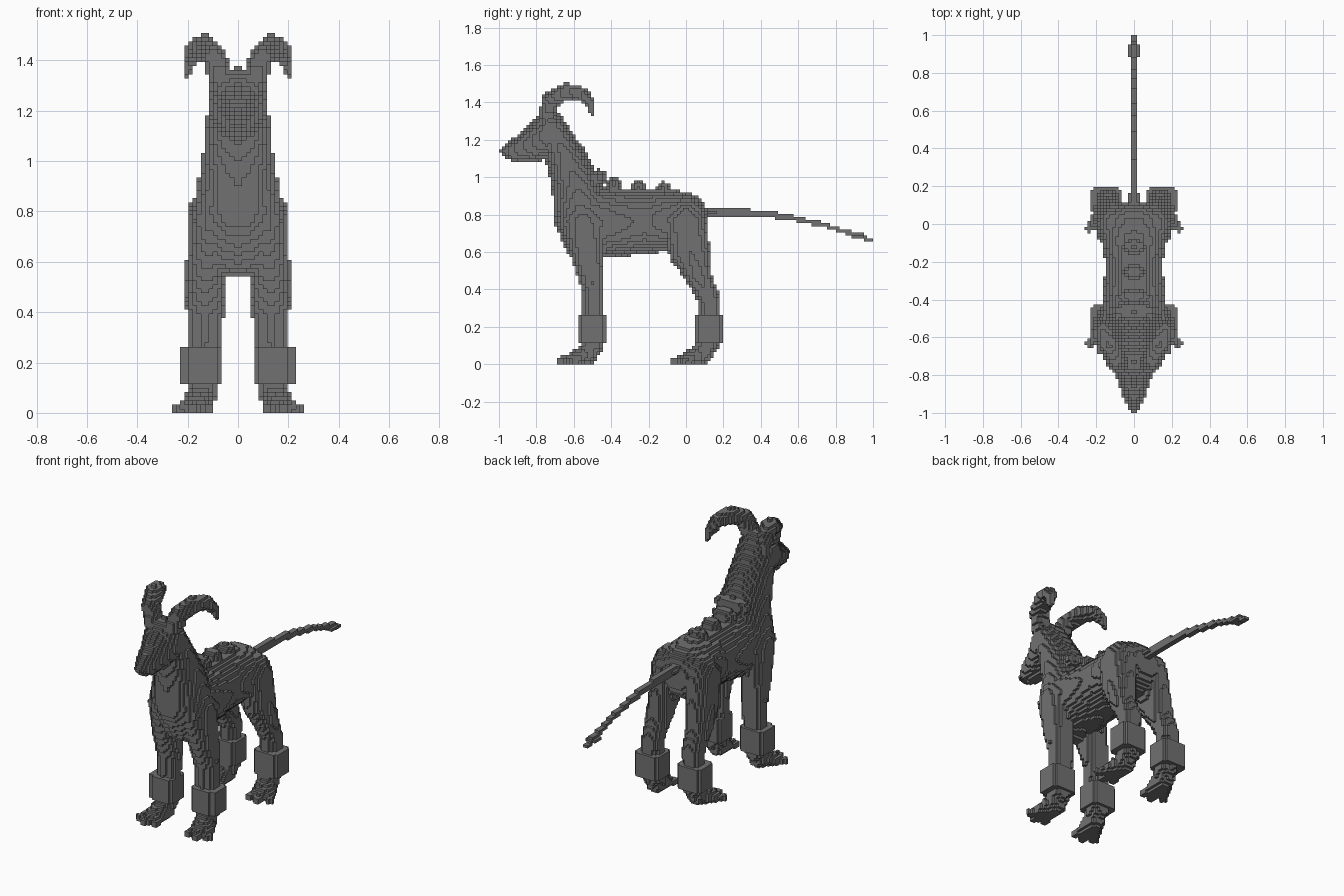
import bpy
import bmesh
import math
from mathutils import Vector

cube = bpy.data.objects.get("Cube")
if cube:
    bpy.data.objects.remove(cube)

V = 1 / 61  # size of one block

mat = bpy.data.materials.new("stone_grey")
mat.use_nodes = True
GREY = (0.165, 0.165, 0.165, 1)
mat.diffuse_color = GREY
mat.node_tree.nodes["Principled BSDF"].inputs["Base Color"].default_value = GREY
mat.node_tree.nodes["Principled BSDF"].inputs["Roughness"].default_value = 0.9


def fill(centre, half, inside):
    """Grid cells around a centre whose scaled offset passes a test."""
    half = [max(h, 0.7 * V) for h in half]
    spans = [range(math.floor((c - h) / V), math.floor((c + h) / V) + 1)
             for c, h in zip(centre, half)]
    cells = set()
    for i in spans[0]:
        for j in spans[1]:
            for k in spans[2]:
                d = [((n + 0.5) * V - c) / h for n, c, h in zip((i, j, k), centre, half)]
                if inside(*d):
                    cells.add((i, j, k))
    return cells


def ball(a, b, c):
    return a * a + b * b + c * c <= 1


def band(a, b, c):
    return max(abs(a), abs(b), abs(c)) <= 1 and abs(a) + abs(b) < 1.65


def chain(*nodes):
    """Sweep an ellipsoid through nodes of x, y, z and three radii."""
    cells = set()
    for a, b in zip(nodes, nodes[1:]):
        steps = max(2, math.ceil((Vector(b[:3]) - Vector(a[:3])).length / V))
        for s in range(steps + 1):
            p = [u + (w - u) * s / steps for u, w in zip(a, b)]
            cells |= fill(p[:3], p[3:], ball)
    return cells


def mirror(cells):
    return {(-1 - i, j, k) for i, j, k in cells}


def foot(y):
    """A low paw with three spread toes, ankle at the given y."""
    cells = chain((.14, y, .1, .055, .055, .05), (.145, y - .01, .06, .055, .055, .06),
                  (.165, y - .08, .03, .07, .05, .04))
    for x, reach in ((.115, .14), (.175, .16), (.235, .12)):
        cells |= chain((.16, y - .06, .03, .03, .03, .035),
                       (x, y - reach, .015, .022, .025, .025))
    return cells


parts = {}

# Head, neck and trunk
parts["head"] = chain((0, -.975, 1.14, .022, .022, .025), (0, -.92, 1.145, .055, .04, .06),
                      (0, -.82, 1.18, .09, .06, .1), (0, -.74, 1.23, .12, .075, .13),
                      (0, -.73, 1.28, .11, .075, .09))
parts["neck"] = chain((0, -.72, 1.27, .115, .075, .08), (0, -.64, 1.1, .13, .11, .1),
                      (0, -.58, .95, .15, .135, .1), (0, -.56, .8, .18, .15, .16),
                      (0, -.54, .7, .17, .12, .16))
parts["torso"] = chain((0, -.52, .76, .18, .13, .2), (0, -.38, .755, .165, .08, .185),
                       (0, -.22, .765, .15, .08, .175), (0, -.08, .77, .175, .09, .165),
                       (0, .01, .76, .19, .11, .155))

# Ruff at the neck base and bumps along the spine
parts["spine_bumps"] = set()
for y, z, rx in ((-.46, 1.0, .12), (-.385, .96, .08), (-.255, .945, .06), (-.12, .935, .06)):
    parts["spine_bumps"] |= fill((0, y, z), (rx, .04, .042), ball)

# Tail with a small tuft
parts["tail"] = chain((0, .06, .81, .028, .03, .033), (0, .3, .808, .02, .03, .026),
                      (0, .45, .8, .018, .02, .02), (0, .62, .772, .016, .02, .017),
                      (0, .8, .728, .012, .02, .014), (0, .93, .682, .02, .02, .014),
                      (0, .985, .66, .01, .012, .012))
parts["tail_tuft"] = fill((0, .92, .685), (.035, .045, .016), ball)

# Parts made once and mirrored
sides = {
    "horn": chain((.065, -.74, 1.33, .05, .05, .05), (.1, -.72, 1.42, .05, .05, .04),
                  (.135, -.64, 1.455, .05, .05, .047), (.165, -.56, 1.45, .04, .04, .035),
                  (.19, -.515, 1.4, .025, .025, .03), (.205, -.502, 1.345, .012, .012, .02)),
    "front_leg": chain((.11, -.55, .76, .085, .12, .12), (.125, -.52, .56, .08, .085, .1),
                       (.13, -.495, .4, .075, .055, .06), (.14, -.495, .1, .058, .055, .05)),
    "hind_leg": chain((.11, 0, .75, .095, .11, .14), (.13, .02, .6, .075, .11, .1),
                      (.14, .07, .46, .07, .07, .06), (.14, .125, .35, .06, .06, .05),
                      (.14, .12, .1, .055, .055, .05)),
    "front_cuff": fill((.145, -.497, .19), (.085, .07, .07), band),
    "hind_cuff": fill((.145, .125, .19), (.085, .077, .07), band),
    "front_foot": foot(-.51),
    "hind_foot": foot(.1),
}
for name, cells in sides.items():
    cells = {c for c in cells if c[2] >= 0}
    parts["left_" + name] = cells
    parts["right_" + name] = mirror(cells)

# Each cell belongs to one part, so that only the outer skin is built
owned = set()
for name in parts:
    parts[name] = parts[name] - owned
    owned |= parts[name]


def build(name, cells):
    bm = bmesh.new()
    verts = {}

    def corner(key):
        if key not in verts:
            verts[key] = bm.verts.new([n * V for n in key])
        return verts[key]

    for cell in cells:
        for axis in range(3):
            for side in (0, 1):
                near = list(cell)
                near[axis] += 2 * side - 1
                if tuple(near) in owned:
                    continue
                ring = []
                for u, w in ((0, 0), (1, 0), (1, 1), (0, 1)):
                    p = list(cell)
                    p[axis] += side
                    p[(axis + 1) % 3] += u
                    p[(axis + 2) % 3] += w
                    ring.append(corner(tuple(p)))
                bm.faces.new(ring if side else ring[::-1])
    mesh = bpy.data.meshes.new(name)
    bm.to_mesh(mesh)
    bm.free()
    mesh.materials.append(mat)
    bpy.context.collection.objects.link(bpy.data.objects.new(name, mesh))


for name, cells in parts.items():
    if cells:
        build(name, cells)
